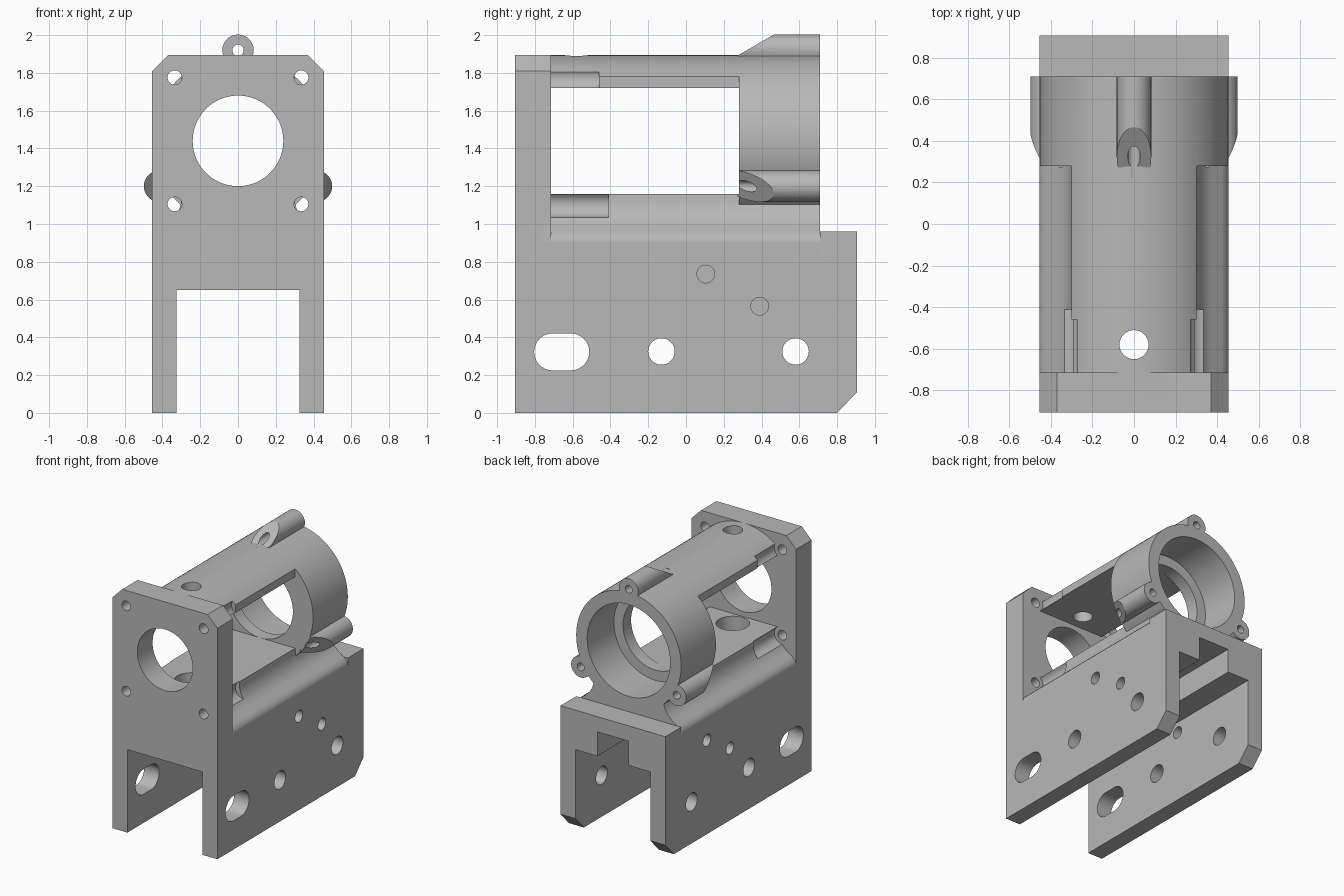
import bpy, bmesh, math
from mathutils import Matrix, Vector

cube = bpy.data.objects.get("Cube")
if cube:
    bpy.data.objects.remove(cube, do_unlink=True)

grey = bpy.data.materials.new("machined grey")
grey.use_nodes = True
grey.diffuse_color = (0.48, 0.48, 0.48, 1)
grey.node_tree.nodes["Principled BSDF"].inputs["Base Color"].default_value = (0.48, 0.48, 0.48, 1)

AXIS_Z = 1.44      # height of the main bore
SIDE = 0.455       # half width of the body


def finish(name, bm):
    bmesh.ops.recalc_face_normals(bm, faces=bm.faces)
    mesh = bpy.data.meshes.new(name)
    bm.to_mesh(mesh)
    bm.free()
    obj = bpy.data.objects.new(name, mesh)
    bpy.context.collection.objects.link(obj)
    mesh.materials.append(grey)
    return obj


def prism(name, points, start, end, axis="y"):
    """Extrude an outline: (x, z) along y, or (y, z) along x."""
    bm = bmesh.new()
    place = (lambda a, b: (a, start, b)) if axis == "y" else (lambda a, b: (start, a, b))
    face = bm.faces.new([bm.verts.new(place(a, b)) for a, b in points])
    out = bmesh.ops.extrude_face_region(bm, geom=[face])
    move = Vector((0, end - start, 0)) if axis == "y" else Vector((end - start, 0, 0))
    bmesh.ops.translate(bm, vec=move, verts=[v for v in out["geom"] if isinstance(v, bmesh.types.BMVert)])
    return finish(name, bm)


def box(name, x0, x1, y0, y1, z0, z1):
    return prism(name, [(x0, z0), (x1, z0), (x1, z1), (x0, z1)], y0, y1)


def rod(name, axis, a, b, radius, start, end, sides=48):
    """Cylinder along an axis; a and b are the other two coordinates."""
    bm = bmesh.new()
    bmesh.ops.create_cone(bm, cap_ends=True, segments=sides, radius1=radius,
                          radius2=radius, depth=end - start)
    mid = (start + end) / 2
    turn, pos = {
        "x": (Matrix.Rotation(math.pi / 2, 4, "Y"), (mid, a, b)),
        "y": (Matrix.Rotation(math.pi / 2, 4, "X"), (a, mid, b)),
        "z": (Matrix.Identity(4), (a, b, mid)),
    }[axis]
    bm.transform(Matrix.Translation(pos) @ turn)
    return finish(name, bm)


def combine(target, other, operation):
    mod = target.modifiers.new("join", "BOOLEAN")
    mod.operation = operation
    mod.solver = "EXACT"
    mod.object = other
    bpy.context.view_layer.update()
    bpy.context.view_layer.objects.active = target
    bpy.ops.object.modifier_apply(modifier=mod.name)
    bpy.data.objects.remove(other, do_unlink=True)


def cut(target, other):
    combine(target, other, "DIFFERENCE")


def add(target, other):
    combine(target, other, "UNION")


# Front plate with clipped top corners
half = [(SIDE, 0), (SIDE, 1.81), (0.37, 1.895)]
housing = prism("housing", half + [(-x, z) for x, z in reversed(half)], -0.905, -0.715)

# Lower block with clipped rear corner
add(housing, prism("block", [(-0.80, 0), (0.80, 0), (0.905, 0.11), (0.905, 0.96),
                             (0.71, 0.96), (0.71, 0.90), (-0.80, 0.90)], -SIDE, SIDE, "x"))

# Pedestal with curved shoulders
half = [(SIDE, 0.80), (SIDE, 0.905), (0.445, 0.935), (0.42, 0.96), (0.375, 0.99),
        (0.34, 1.025), (0.315, 1.065), (0.302, 1.11), (0.30, 1.16)]
add(housing, prism("pedestal", half + [(-x, z) for x, z in reversed(half)], -0.80, 0.71))

# Bearing tube, trimmed to a narrow bar ahead of the rear ring
tube = rod("tube", "y", 0, AXIS_Z, SIDE, -0.80, 0.71, 96)
for s in (-1, 1):
    lo, hi = sorted((s * 0.30, s * 0.7))
    cut(tube, box("trim", lo, hi, -0.9, 0.28, 0.9, 2.0))
add(housing, tube)

# Three slanted screw bosses around the ring
for k in range(3):
    boss = rod("boss", "y", 0, 1.92, 0.083, 0.20, 0.71, 32)
    cut(boss, prism("slant", [(0.1, 1.79), (0.27, 1.89), (0.50, 2.023), (0.50, 2.2), (0.1, 2.2)],
                    -0.3, 0.3, "x"))
    cut(boss, box("front_trim", -0.3, 0.3, 0.1, 0.272, 1.7, 2.1))
    spin = (Matrix.Translation((0, 0, AXIS_Z)) @ Matrix.Rotation(k * math.tau / 3, 4, "Y")
            @ Matrix.Translation((0, 0, -AXIS_Z)))
    boss.data.transform(spin)
    add(housing, boss)

# Side window and stepped main bore
cut(housing, box("window", -0.7, 0.7, -0.715, 0.28, 1.16, 1.72))
cut(housing, rod("plate_bore", "y", 0, AXIS_Z, 0.24, -1, -0.6, 64))
cut(housing, rod("lip_bore", "y", 0, AXIS_Z, 0.28, 0.2, 0.5, 64))
cut(housing, rod("bearing_bore", "y", 0, AXIS_Z, 0.36, 0.38, 0.8, 64))

# Boss screw holes
for k in range(3):
    a = k * math.tau / 3
    cut(housing, rod("boss_hole", "y", 0.48 * math.sin(a), AXIS_Z + 0.48 * math.cos(a),
                     0.03, 0.22, 0.8, 24))

# Plate screw holes with wider clearance behind
for x in (-0.335, 0.335):
    for z, depth in ((1.105, -0.41), (1.775, -0.46)):
        cut(housing, rod("clearance", "y", x, z, 0.07, -0.715, depth, 32))
        cut(housing, rod("plate_hole", "y", x, z, 0.038, -1, -0.7, 24))

# Channel between the legs and the slot in its ceiling
cut(housing, box("channel", -0.325, 0.325, -1, 1, -0.1, 0.65))
cut(housing, box("slot", -0.135, 0.135, -0.40, 1, 0.6, 0.84))

# Vertical access holes
cut(housing, rod("top_hole", "z", 0, -0.58, 0.07, 1.5, 2.0, 32))
cut(housing, rod("lower_hole", "z", 0, -0.58, 0.12, 0.5, 1.3, 40))

# Cross holes and the long adjustment slot
for y in (-0.13, 0.58):
    cut(housing, rod("cross_hole", "x", y, 0.325, 0.07, -0.6, 0.6, 32))
outline = []
for i in range(34):
    a = -math.pi / 2 + math.pi * (i % 17) / 16 + (math.pi if i > 16 else 0)
    centre = -0.61 if i < 17 else -0.706
    outline.append((centre + 0.098 * math.cos(a), 0.323 + 0.098 * math.sin(a)))
cut(housing, prism("long_slot", outline, -0.6, 0.6, "x"))

# Small set screw holes, staggered on opposite legs
for s in (-1, 1):
    for y, z in ((0.105, 0.65 + s * 0.085), (0.39, 0.65 - s * 0.085)):
        lo, hi = sorted((s * 0.2, s * 0.6))
        cut(housing, rod("set_hole", "x", y, z, 0.047, lo, hi, 24))

# Smooth round surfaces, keep machined edges crisp
bpy.ops.object.select_all(action="DESELECT")
housing.select_set(True)
bpy.context.view_layer.objects.active = housing
bpy.ops.object.shade_smooth_by_angle(angle=math.radians(30))
